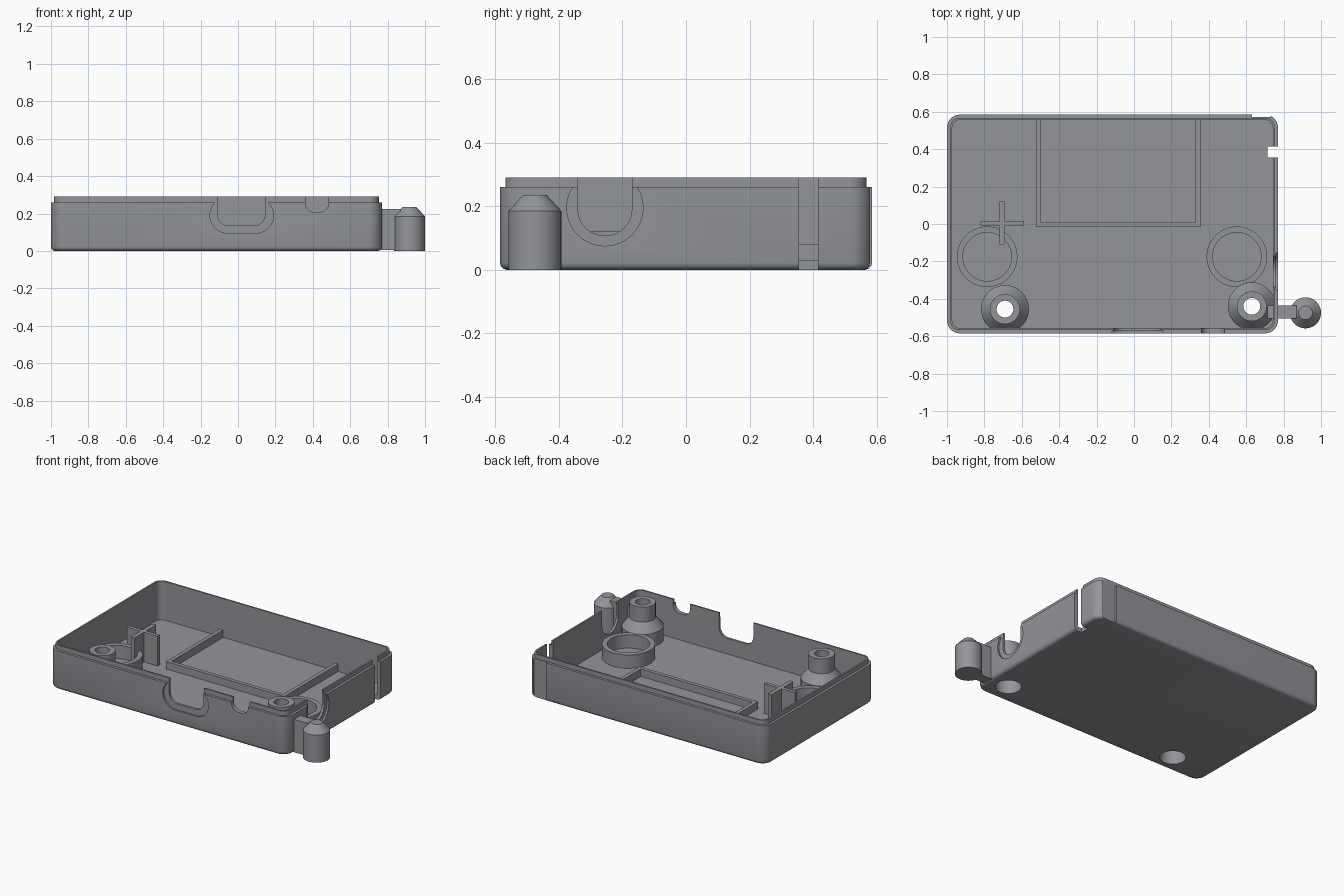
import bpy, bmesh, math

cube = bpy.data.objects.get("Cube")
if cube:
    bpy.data.objects.remove(cube)

grey = bpy.data.materials.new("slate grey plastic")
grey.use_nodes = True
COLOUR = (0.29, 0.30, 0.32, 1)
grey.diffuse_color = COLOUR
grey.node_tree.nodes["Principled BSDF"].inputs["Base Color"].default_value = COLOUR

X0, X1, Y = -1.0, 0.77, 0.585
FLOOR, RIM, TOP = 0.03, 0.26, 0.29


def finish(name, bm):
    bmesh.ops.recalc_face_normals(bm, faces=bm.faces)
    mesh = bpy.data.meshes.new(name)
    bm.to_mesh(mesh)
    bm.free()
    mesh.materials.append(grey)
    ob = bpy.data.objects.new(name, mesh)
    bpy.context.collection.objects.link(ob)
    return ob


def rounded(a0, a1, b0, b1, r, n=8):
    """Outline of a rectangle with rounded corners."""
    corners = [(a1 - r, b1 - r), (a0 + r, b1 - r), (a0 + r, b0 + r), (a1 - r, b0 + r)]
    pts = []
    for k, (cx, cy) in enumerate(corners):
        for i in range(n + 1):
            t = math.pi / 2 * (k + i / n)
            pts.append((cx + r * math.cos(t), cy + r * math.sin(t)))
    return pts


def loft(name, loops, closed=False):
    """Skin a list of equal-length 3D loops; cap the ends or join them."""
    bm = bmesh.new()
    rings = [[bm.verts.new(p) for p in loop] for loop in loops]
    pairs = list(zip(rings, rings[1:]))
    if closed:
        pairs.append((rings[-1], rings[0]))
    for lo, hi in pairs:
        for i in range(len(lo)):
            j = (i + 1) % len(lo)
            bm.faces.new((lo[i], lo[j], hi[j], hi[i]))
    if not closed:
        bm.faces.new(rings[0])
        bm.faces.new(rings[-1])
    return finish(name, bm)


def prism(name, outline, axis, lo, hi):
    place = {"x": lambda a, b, d: (d, a, b), "y": lambda a, b, d: (a, d, b),
             "z": lambda a, b, d: (a, b, d)}[axis]
    return loft(name, [[place(a, b, d) for a, b in outline] for d in (lo, hi)])


def box(name, x0, x1, y0, y1, z0, z1):
    return prism(name, [(x0, y0), (x1, y0), (x1, y1), (x0, y1)], "z", z0, z1)


def lathe(name, x, y, profile, closed, n=40):
    turn = [2 * math.pi * i / n for i in range(n)]
    loops = [[(x + r * math.cos(t), y + r * math.sin(t), z) for t in turn] for r, z in profile]
    return loft(name, loops, closed)


def cut(target, cutter):
    cutter.hide_render = True
    mod = target.modifiers.new("cut", "BOOLEAN")
    mod.operation, mod.solver, mod.object = "DIFFERENCE", "EXACT", cutter
    bpy.context.view_layer.objects.active = target
    bpy.ops.object.modifier_apply(modifier=mod.name)
    bpy.data.objects.remove(cutter)


# Tray: rounded bottom edge, stepped lip, hollow inside
section = [(0.022, 0), (0.011, 0.003), (0.003, 0.011), (0, 0.022), (0, RIM), (0.017, RIM),
           (0.017, TOP), (0.028, TOP), (0.028, FLOOR)]
tray = loft("tray", [[(x, y, z) for x, y in rounded(X0 + d, X1 - d, -Y + d, Y - d, 0.07 - d)]
                     for d, z in section])

# Front wall openings with a shallow recess round the large one
cut(tray, prism("port_recess", rounded(-0.15, 0.19, 0.095, 0.285, 0.095), "y", -0.7, -Y + 0.012))
cut(tray, prism("port_opening", rounded(-0.11, 0.145, 0.135, 0.5, 0.06), "y", -0.7, -0.54))
cut(tray, prism("small_opening", rounded(0.36, 0.485, 0.207, 0.5, 0.05), "y", -0.7, -0.54))

# Left wall opening, its recess, and the full-height slot
cut(tray, prism("side_recess", rounded(-0.375, -0.135, 0.075, 0.315, 0.12), "x", X1 - 0.012, 0.9))
cut(tray, prism("side_opening", rounded(-0.34, -0.17, 0.107, 0.5, 0.084), "x", 0.72, 0.9))
cut(tray, box("slot", 0.715, 0.9, 0.355, 0.415, -0.1, 0.5))

# Shallow step in the back wall near the corner
cut(tray, box("back_step", 0.63, 0.73, Y - 0.013, 0.7, -0.1, 0.5))

# Screw bosses, open underneath for screw heads
parts = [tray]
for side, x, y in (("right", -0.69, -0.455), ("left", 0.63, -0.44)):
    cut(tray, lathe("screw_hole", x, y, [(0.08, -0.1), (0.08, 0.1)], False))
    parts.append(lathe(side + "_screw_boss", x, y, [
        (0.08, 0.015), (0.08, 0.1), (0.045, 0.1), (0.045, 0.28), (0.08, 0.28),
        (0.08, 0.18), (0.128, 0.12), (0.128, 0.015)], True))

# Round retaining rings
for side, x in (("right", -0.785), ("left", 0.55)):
    parts.append(lathe(side + "_ring", x, -0.175, [
        (0.13, 0.02), (0.13, 0.12), (0.162, 0.12), (0.162, 0.02)], True))

# Three-sided frame against the back wall
for name, x0, x1, y1 in (("frame_front", -0.525, 0.355, 0.01),
                         ("frame_right", -0.525, -0.5, 0.57),
                         ("frame_left", 0.33, 0.355, 0.57)):
    parts.append(box(name, x0, x1, -0.015, y1, 0.02, 0.08))

# Cross-shaped support
parts.append(box("cross_wide", -0.82, -0.59, -0.01, 0.015, 0.02, 0.23))
parts.append(box("cross_deep", -0.72, -0.692, -0.11, 0.12, 0.02, 0.23))

# Outside peg with a tapered tip, on a short arm
parts.append(lathe("peg", 0.917, -0.475, [
    (0.083, 0), (0.083, 0.185), (0.037, 0.235)], False))
parts.append(box("peg_arm", 0.715, 0.87, -0.505, -0.437, 0.004, 0.225))

# Smooth the curves, keep the edges
bpy.ops.object.select_all(action="DESELECT")
for ob in parts:
    ob.select_set(True)
bpy.context.view_layer.objects.active = tray
bpy.ops.object.shade_smooth_by_angle(angle=math.radians(32))
